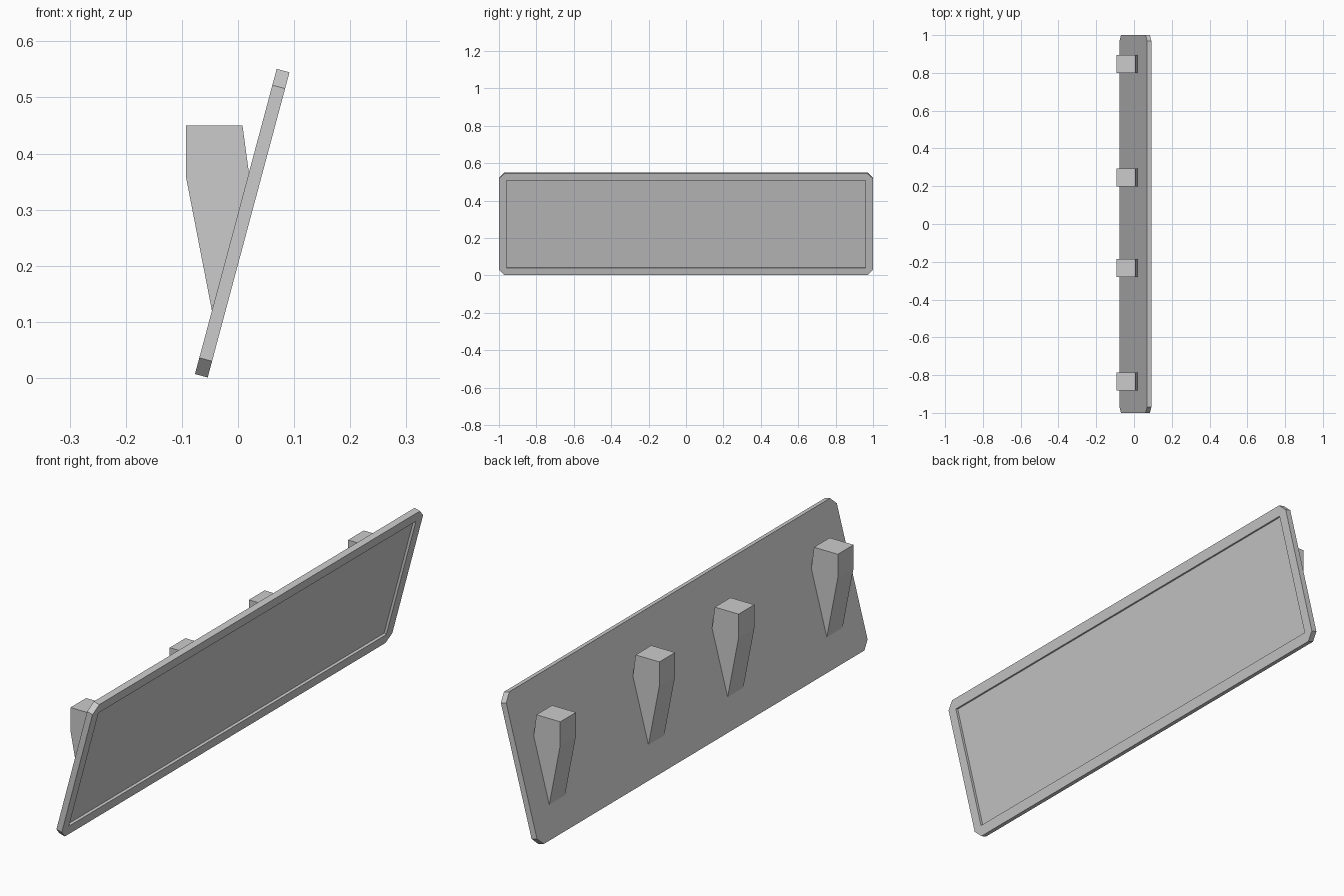
import bpy, bmesh, math

if "Cube" in bpy.data.objects:
    bpy.data.objects.remove(bpy.data.objects["Cube"])

TILT = math.radians(15)
THICK, LENGTH, HALF, CUT = 0.0235, 0.563, 1.0, 0.03
RIM, DEPTH = 0.04, 0.01
ORIGIN = (-0.054, 0, 0.001)   # lower front edge of the board


def prism(name, points, offset):
    """Extrude a flat polygon by the offset vector into a closed solid."""
    bm = bmesh.new()
    face = bm.faces.new([bm.verts.new(p) for p in points])
    ext = bmesh.ops.extrude_face_region(bm, geom=[face], use_keep_orig=True)
    bmesh.ops.translate(bm, vec=offset,
                        verts=[g for g in ext["geom"] if isinstance(g, bmesh.types.BMVert)])
    bmesh.ops.recalc_face_normals(bm, faces=bm.faces)
    mesh = bpy.data.meshes.new(name)
    bm.to_mesh(mesh)
    bm.free()
    obj = bpy.data.objects.new(name, mesh)
    bpy.context.collection.objects.link(obj)
    return obj


def lean(obj):
    obj.location = ORIGIN
    obj.rotation_euler = (0, TILT, 0)


# Leaning board with clipped corners
h, t, c = HALF, LENGTH, CUT
outline = [(-h + c, 0), (h - c, 0), (h, c), (h, t - c),
           (h - c, t), (-h + c, t), (-h, t - c), (-h, c)]
board = prism("sign_board", [(-THICK, y, z) for y, z in outline], (THICK, 0, 0))
lean(board)

# Shallow rectangular recess in the front face
a, b = HALF - RIM, LENGTH - RIM
recess = prism("recess_cutter",
               [(-DEPTH, -a, RIM), (-DEPTH, a, RIM), (-DEPTH, a, b), (-DEPTH, -a, b)],
               (0.05, 0, 0))
lean(recess)
recess.hide_render = True
recess.hide_set(True)
mod = board.modifiers.new("recess", "BOOLEAN")
mod.operation = "DIFFERENCE"
mod.solver = "EXACT"
mod.object = recess

# Tapered brackets on the back
profile = [(-0.093, 0.45), (0.008, 0.45), (0.0195, 0.365), (-0.0465, 0.12), (-0.093, 0.36)]
WIDTH = 0.095
for i, y in enumerate((-0.833, -0.233, 0.246, 0.846)):
    prism(f"back_bracket_{i + 1}", [(x, y - WIDTH / 2, z) for x, z in profile], (0, WIDTH, 0))
